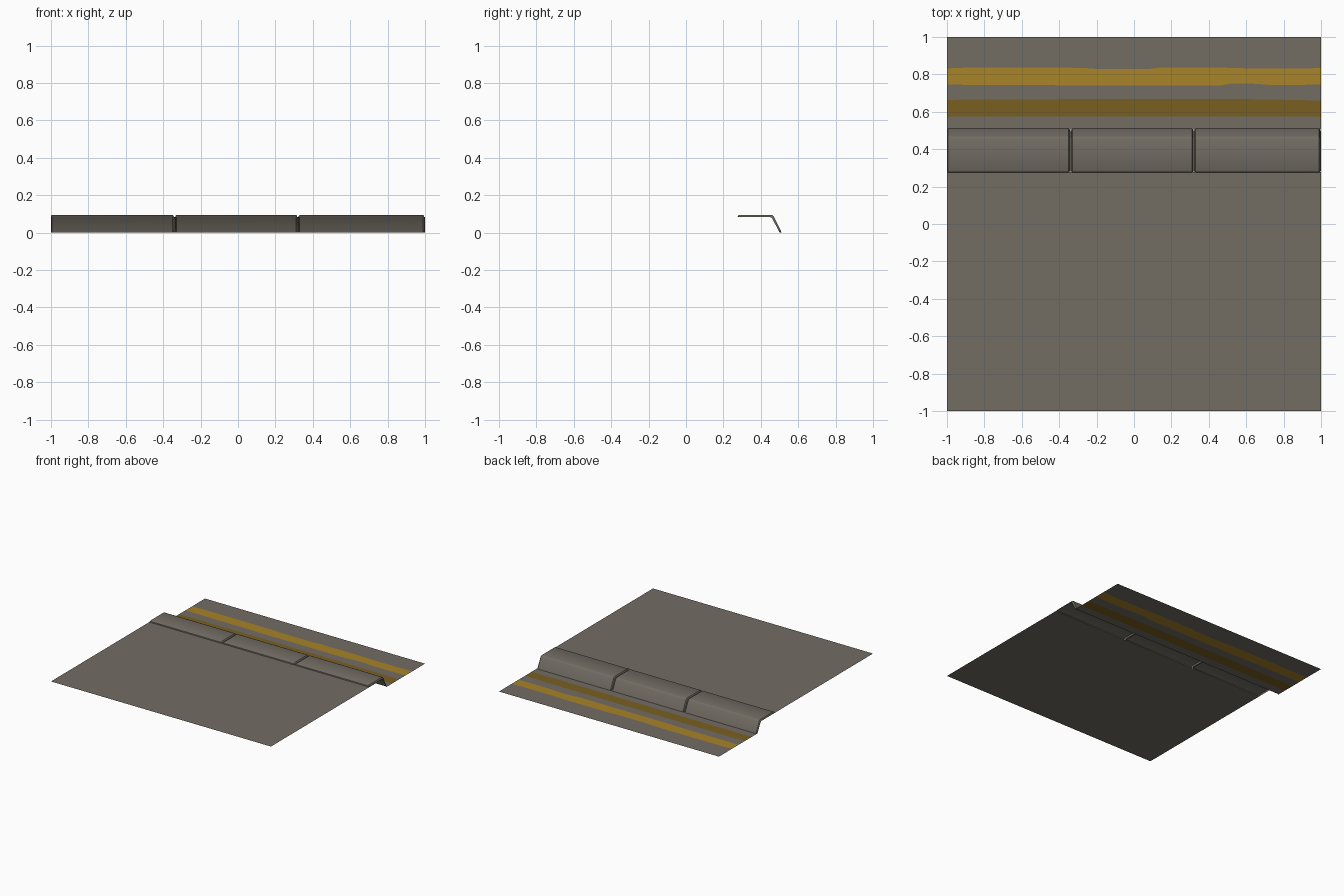
import bpy, bmesh


def material(name, rgb):
    m = bpy.data.materials.new(name)
    m.diffuse_color = (*rgb, 1)
    return m


GREY = material("concrete grey", (0.168, 0.153, 0.127))
YELLOW = material("bright yellow paint", (0.392, 0.227, 0.021))
OCHRE = material("dark yellow paint", (0.195, 0.114, 0.0144))


def sheet(name, rows, mats, band_mats=None):
    """Skin a list of equal-length point rows; band_mats colours each strip."""
    bm = bmesh.new()
    grid = [[bm.verts.new(p) for p in row] for row in rows]
    for a, b in zip(grid, grid[1:]):
        for j in range(len(a) - 1):
            f = bm.faces.new((a[j], b[j], b[j + 1], a[j + 1]))
            f.material_index = band_mats[j] if band_mats else 0
    me = bpy.data.meshes.new(name)
    bm.to_mesh(me)
    bm.free()
    for m in mats:
        me.materials.append(m)
    ob = bpy.data.objects.new(name, me)
    bpy.context.collection.objects.link(ob)
    return ob


# Pavement behind the kerb
WALK_Z = 0.083
sheet("pavement", [[(x, -1, WALK_Z), (x, 0.278, WALK_Z)] for x in (-1, 1)], [GREY])

# Road with two worn stripes: x, dark low/high, bright low/high
worn = [
    (-1.00, 0.573, 0.662, 0.747, 0.832), (-0.90, 0.576, 0.666, 0.744, 0.836),
    (-0.45, 0.576, 0.666, 0.744, 0.836), (-0.40, 0.576, 0.667, 0.740, 0.836),
    (-0.28, 0.576, 0.667, 0.740, 0.835), (-0.20, 0.576, 0.667, 0.740, 0.829),
    (0.08, 0.576, 0.667, 0.740, 0.829), (0.14, 0.576, 0.667, 0.740, 0.836),
    (0.46, 0.576, 0.667, 0.740, 0.836), (0.52, 0.576, 0.667, 0.751, 0.835),
    (0.63, 0.576, 0.667, 0.751, 0.831), (0.72, 0.576, 0.666, 0.744, 0.831),
    (0.90, 0.576, 0.662, 0.744, 0.831), (1.00, 0.573, 0.660, 0.747, 0.834),
]
sheet("road", [[(x, y, 0) for y in (0.505, *ys, 1)] for x, *ys in worn],
      [GREY, OCHRE, YELLOW], [0, 1, 0, 2, 0])

# Kerb: bevelled profile, and a sunken one used in the joints
full = [(0.276, 0.083), (0.278, 0.091), (0.285, 0.095), (0.456, 0.095),
        (0.464, 0.092), (0.470, 0.085), (0.506, 0.012), (0.510, 0.0)]
sunk = [(0.282, 0.083), (0.283, 0.083), (0.289, 0.083), (0.450, 0.083),
        (0.457, 0.080), (0.462, 0.074), (0.496, 0.008), (0.500, 0.0)]


def section(x, depth):
    return [(x, a[0] + (b[0] - a[0]) * depth, a[1] + (b[1] - a[1]) * depth)
            for a, b in zip(full, sunk)]


rows = []
for x0, x1 in ((-1.0, -0.343), (-0.335, 0.316), (0.324, 0.996)):
    for x, depth in ((x0, 1), (x0 + 0.001, 0.45), (x0 + 0.006, 0),
                     (x1 - 0.006, 0), (x1 - 0.001, 0.45), (x1, 1)):
        rows.append(section(x, depth))
rows.append(section(1.0, 1))
kerb = sheet("kerb_blocks", rows, [GREY])

bpy.context.view_layer.objects.active = kerb
kerb.select_set(True)
bpy.ops.object.shade_smooth_by_angle(angle=0.6)
